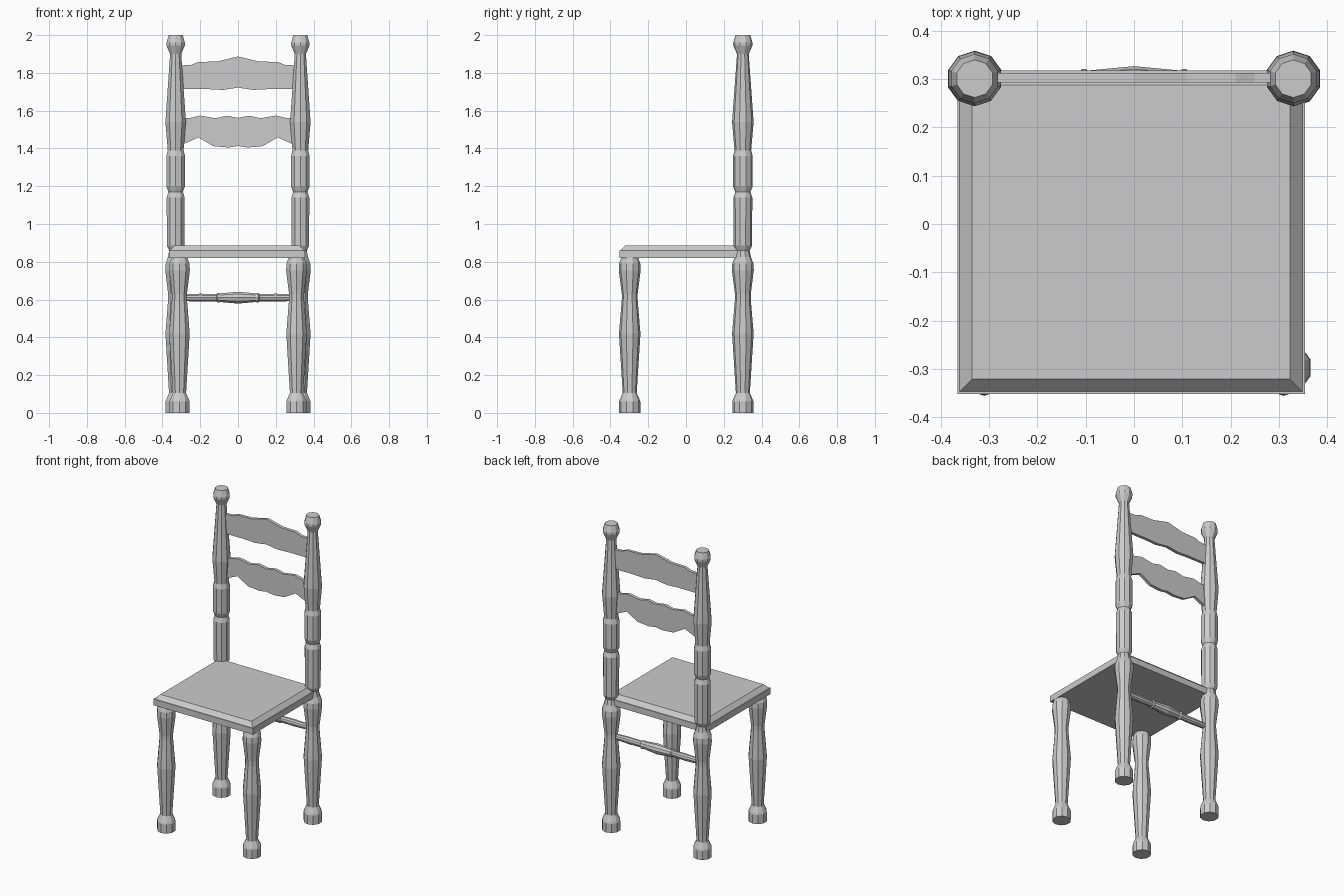
import bpy, bmesh, math
from mathutils import Matrix

if "Cube" in bpy.data.objects:
    bpy.data.objects.remove(bpy.data.objects["Cube"])

SIDES = 10


def finish(name, bm):
    bmesh.ops.recalc_face_normals(bm, faces=bm.faces)
    mesh = bpy.data.meshes.new(name)
    bm.to_mesh(mesh)
    bm.free()
    obj = bpy.data.objects.new(name, mesh)
    bpy.context.collection.objects.link(obj)
    return obj


def turned(name, profile, matrix):
    """Ten-sided turned part from (radius, height) pairs, capped at both ends."""
    bm = bmesh.new()
    rings = []
    for r, z in profile:
        angles = [math.pi / 2 + 2 * math.pi * i / SIDES for i in range(SIDES)]
        rings.append([bm.verts.new((r * math.cos(a), r * math.sin(a), z)) for a in angles])
    for low, high in zip(rings, rings[1:]):
        for i in range(SIDES):
            j = (i + 1) % SIDES
            bm.faces.new((low[i], low[j], high[j], high[i]))
    bm.faces.new(rings[0])
    bm.faces.new(rings[-1])
    bm.transform(matrix)
    return finish(name, bm)


def slat(name, top, bottom, y0, y1):
    """Wavy board; the half outlines run from the centre to the right end."""
    upper = [(-x, z) for x, z in reversed(top[1:])] + top
    lower = [(-x, z) for x, z in reversed(bottom[1:])] + bottom
    bm = bmesh.new()
    face = bm.faces.new([bm.verts.new((x, y0, z)) for x, z in upper + lower[::-1]])
    out = bmesh.ops.extrude_face_region(bm, geom=[face])
    moved = [v for v in out["geom"] if isinstance(v, bmesh.types.BMVert)]
    bmesh.ops.translate(bm, verts=moved, vec=(0, y1 - y0, 0))
    return finish(name, bm)


# Turned legs: the front legs share the lower profile of the back posts
lower_leg = [(.056, 0), (.056, .06), (.053, .07), (.037, .105), (.057, .42),
             (.042, .60), (.042, .63), (.058, .755), (.056, .79), (.043, .825)]
upper_post = [(.036, .86), (.049, .885), (.050, 1.14), (.040, 1.17), (.052, 1.20),
              (.052, 1.36), (.044, 1.39), (.057, 1.54), (.031, 1.90),
              (.051, 1.945), (.051, 1.96), (.039, 2.0)]
for side, s in (("left", -1), ("right", 1)):
    turned(f"front_leg_{side}", lower_leg, Matrix.Translation((s * .31, -.298, 0)))
    turned(f"back_post_{side}", lower_leg + upper_post, Matrix.Translation((s * .33, .301, 0)))

# Seat: slab with a small lip and a sloped border rising to the flat top
bm = bmesh.new()
bmesh.ops.create_cube(bm, size=1)
bm.transform(Matrix.Translation((-.006, -.017, .84)) @ Matrix.Diagonal((.72, .67, .04, 1)))
bm.faces.ensure_lookup_table()
top = max(bm.faces, key=lambda f: f.calc_center_median().z)
bmesh.ops.inset_region(bm, faces=[top], thickness=.007)
bmesh.ops.inset_region(bm, faces=[top], thickness=.036)
bmesh.ops.translate(bm, verts=top.verts, vec=(0, 0, .027))
finish("seat", bm)

# Ladder-back slats
slat("upper_slat",
     [(0, 1.887), (.11, 1.86), (.21, 1.858), (.25, 1.842), (.30, 1.84)],
     [(0, 1.722), (.08, 1.71), (.16, 1.714), (.30, 1.714)], .293, .313)
slat("lower_slat",
     [(0, 1.562), (.06, 1.573), (.12, 1.56), (.20, 1.574), (.26, 1.56), (.30, 1.56)],
     [(0, 1.413), (.05, 1.405), (.13, 1.412), (.21, 1.458), (.28, 1.427), (.30, 1.427)],
     .293, .313)

# Turned stretcher between the back posts
half = [(.033, 0), (.024, .095), (.027, .10), (.027, .108), (.020, .113), (.022, .20), (.018, .31)]
profile = [(r, -z) for r, z in reversed(half[1:])] + half
turned("back_stretcher", profile,
       Matrix.Translation((0, .294, .61)) @ Matrix.Rotation(math.pi / 2, 4, 'Y'))
